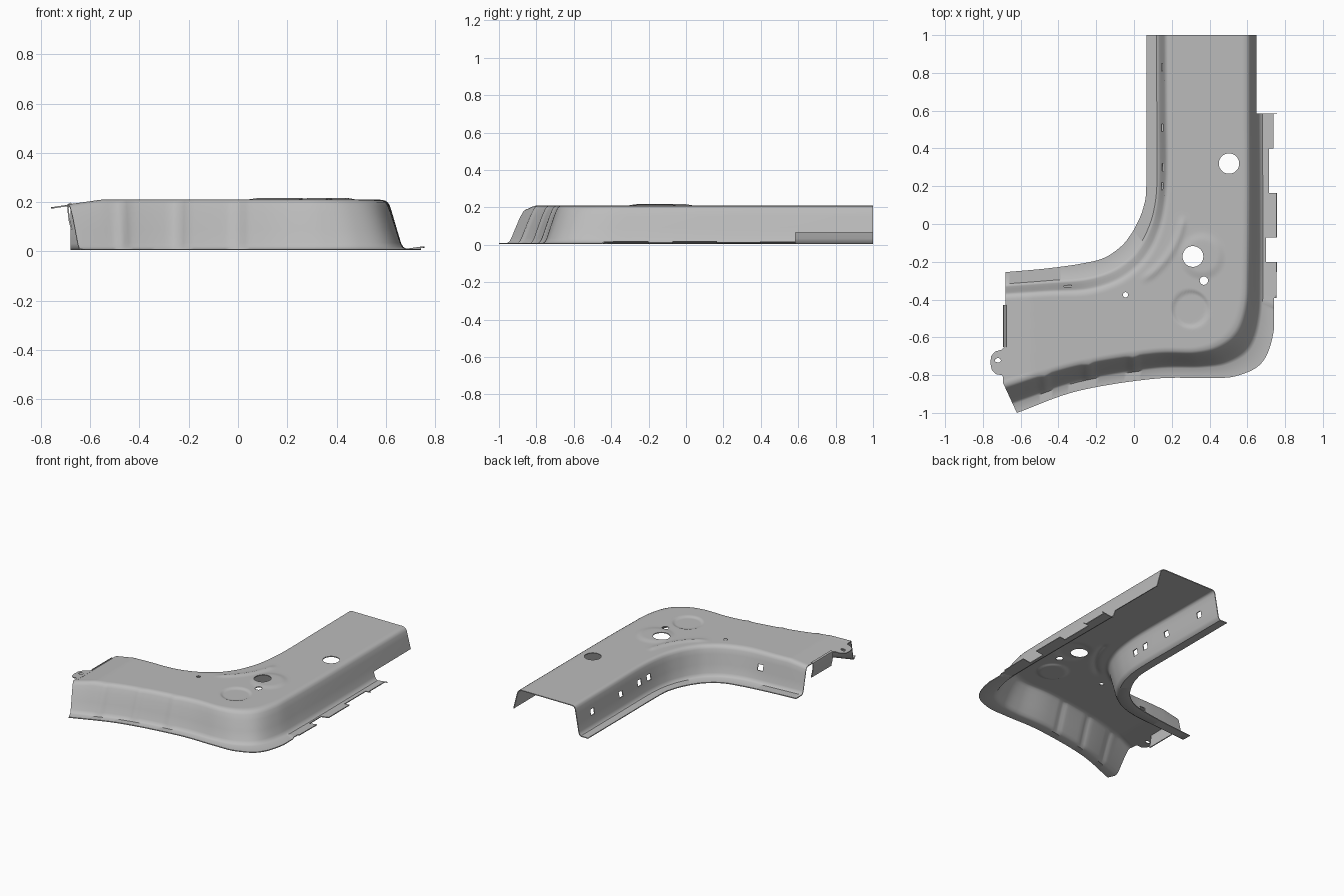
import bpy, bmesh, math
from mathutils import Vector, Matrix

cube = bpy.data.objects.get("Cube")
if cube:
    bpy.data.objects.remove(cube, do_unlink=True)

TOP, FLOOR, GAUGE = 0.21, 0.011, 0.006
STATIONS, TOP_ROWS = 200, 44

steel = bpy.data.materials.new("grey_steel")
steel.use_nodes = True
steel.diffuse_color = (0.5, 0.5, 0.5, 1)
steel.node_tree.nodes["Principled BSDF"].inputs["Base Color"].default_value = (0.5, 0.5, 0.5, 1)

# Matching rails along the bent channel, from the back end to the left end
inner_top = [(.165, 1), (.168, .6), (.17, .25), (.15, .05), (.11, -.08), (.06, -.17),
             (0, -.235), (-.1, -.3), (-.25, -.345), (-.45, -.355), (-.68, -.37)]
inner_rim = [(.065, 1), (.065, .6), (.065, .2), (.05, .09), (.02, .01), (-.02, -.06),
             (-.07, -.12), (-.16, -.18), (-.28, -.21), (-.46, -.235), (-.68, -.255)]
outer_top = [(.61, 1), (.61, .55), (.61, .1), (.605, -.25), (.595, -.43), (.55, -.57),
             (.46, -.65), (.33, -.685), (.1, -.69), (-.3, -.755), (-.68, -.87)]
outer_rim = [(.755, 1), (.755, .55), (.755, .1), (.755, -.25), (.742, -.55), (.68, -.73),
             (.54, -.805), (.38, -.815), (.1, -.82), (-.3, -.885), (-.62, -1)]


def along(rail, u):
    """Point on a smooth curve through the rail, u from 0 to 1."""
    pts = [Vector(p) for p in rail]
    pts = [2 * pts[0] - pts[1]] + pts + [2 * pts[-1] - pts[-2]]
    s = u * (len(rail) - 1)
    i = min(int(s), len(rail) - 2)
    t = s - i
    a, b, c, d = pts[i:i + 4]
    return (2 * b + (c - a) * t + (2 * a - 5 * b + 4 * c - d) * t ** 2
            + (3 * b - a - 3 * c + d) * t ** 3) / 2


def smooth(a, b, x):
    t = max(0, min(1, (x - a) / (b - a)))
    return t * t * (3 - 2 * t)


def top_height(p):
    """Top panel height with the end droop, bead and pressed pads."""
    z = TOP - 0.15 * max(0, -0.55 - p.x)
    r = math.hypot(p.x + .2, p.y - .1)
    angle = math.degrees(math.atan2(p.y - .1, p.x + .2))
    z += .008 * math.exp(-((r - .467) / .018) ** 2) * smooth(-62, -50, angle) * (1 - smooth(-14, -6, angle))
    z -= .008 * (1 - smooth(.08, .105, math.hypot(p.x - .3, p.y + .45)))
    z += .007 * (1 - smooth(.08, .13, math.hypot(p.x - .36, p.y + .17)))
    return z


def side_section(top, rim, foot):
    """Points from the top fillet, down the wall and out to the flange rim."""
    high = top_height(top)
    shape = [(-.22, 1), (-.1, .985), (-.02, .95), (.04, .88), (foot * .3, .72), (foot * .65, .4),
             (foot * .95, .12), (foot + .04, .04), (foot + .13, 0), (1, 0)]
    pts = []
    for f, h in shape:
        p = top.lerp(rim, f)
        z = FLOOR + h * (high - FLOOR)
        if h == 0 and p.x > .7 and p.y > -.45:
            z += .01
        # Narrow upright ribs on the front wall
        if p.y < -.6 and 0 < h < .99:
            push = .009 * sum(math.exp(-((p.x - x) / .02) ** 2) for x in (-.47, -.24, 0))
            p = p + (rim - top).normalized() * push
        pts.append(Vector((p.x, p.y, z)))
    return pts


def finish(ob):
    ob.data.materials.append(steel)
    bpy.ops.object.select_all(action='DESELECT')
    ob.select_set(True)
    bpy.context.view_layer.objects.active = ob
    for m in list(ob.modifiers):
        bpy.ops.object.modifier_apply(modifier=m.name)
    bpy.ops.object.shade_smooth_by_angle(angle=math.radians(35))


def make_object(name, bm):
    me = bpy.data.meshes.new(name)
    bm.to_mesh(me)
    bm.free()
    ob = bpy.data.objects.new(name, me)
    bpy.context.collection.objects.link(ob)
    return ob


def sheet(name, rows):
    """Thin pressed sheet from a grid of points."""
    bm = bmesh.new()
    grid = [[bm.verts.new(p) for p in row] for row in rows]
    for r0, r1 in zip(grid, grid[1:]):
        for i in range(len(r0) - 1):
            bm.faces.new((r0[i], r0[i + 1], r1[i + 1], r1[i]))
    bm.normal_update()
    if sum(f.normal.z * f.calc_area() for f in bm.faces) < 0:
        bmesh.ops.reverse_faces(bm, faces=bm.faces[:])
    ob = make_object(name, bm)
    solid = ob.modifiers.new("gauge", 'SOLIDIFY')
    solid.thickness, solid.offset = GAUGE, -1
    return ob


# Channel body: inner flange and wall, top panel, outer wall and flange
rows = []
for k in range(STATIONS + 1):
    u = k / STATIONS
    it, ir, ot, orim = (along(r, u) for r in (inner_top, inner_rim, outer_top, outer_rim))
    left = side_section(it, ir, .33)
    right = side_section(ot, orim, .33 + .2 * u)
    a, b = left[0].xy, right[0].xy
    panel = []
    for j in range(1, TOP_ROWS):
        p = a.lerp(b, j / TOP_ROWS)
        panel.append(Vector((p.x, p.y, top_height(p))))
    rows.append(left[::-1] + panel + right)
body = sheet("channel_body", rows)

# Cutters for holes, notches and the cut-back rear wall
cut = bmesh.new()


def cut_box(x0, x1, y0, y1, z0, z1):
    m = Matrix.Translation(((x0 + x1) / 2, (y0 + y1) / 2, (z0 + z1) / 2))
    bmesh.ops.create_cube(cut, size=1, matrix=m @ Matrix.Diagonal((x1 - x0, y1 - y0, z1 - z0, 1)))


for x, y, r in [(.503, .32, .054), (.312, -.172, .055), (.37, -.3, .022), (-.045, -.375, .014)]:
    bmesh.ops.create_cone(cut, cap_ends=True, segments=40, radius1=r, radius2=r, depth=.2,
                          matrix=Matrix.Translation((x, y, .2)))
for y in (.83, .51, .3, .2):
    cut_box(.08, .25, y - .02, y + .02, .09, .13)
cut_box(-.37, -.33, -.42, -.22, .09, .13)
cut_box(.55, .9, .585, 1.1, -.1, .065)
for x, y0, y1 in [(.738, .4, .583), (.715, .165, .4), (.698, -.2, -.07), (.742, -.7, -.39)]:
    cut_box(x, .9, y0, y1 - .001, -.1, .1)
cutter = make_object("hole_cutters", cut)
cutter.hide_render = True
cutting = body.modifiers.new("holes", 'BOOLEAN')
cutting.object, cutting.operation, cutting.solver = cutter, 'DIFFERENCE', 'EXACT'
finish(body)
bpy.data.objects.remove(cutter, do_unlink=True)

# Folded lip hanging from the left end
lip_path = [(-.675, .193), (-.684, .189), (-.687, .175), (-.682, .13), (-.672, .09)]
lip = sheet("end_lip", [[(x, y, z) for x, z in lip_path] for y in (-.65, -.64, -.45, -.43)])
finish(lip)

# Rounded locating tab with a slot, built as a ring around the slot
outline = [(-.675, -.64), (-.7, -.665), (-.735, -.675), (-.757, -.7), (-.76, -.74),
           (-.752, -.775), (-.73, -.795), (-.7, -.8), (-.675, -.83), (-.675, -.73)]
tab_rows = []
for f in (0, .5, 1):
    ring = []
    for x, y in outline + outline[:1]:
        d = (Vector((x, y)) - Vector((-.72, -.725))).normalized()
        p = Vector((x, y)).lerp(Vector((-.72 + d.x * .018, -.722 + d.y * .012)), f)
        ring.append((p.x, p.y, .192 + .15 * (p.x + .675)))
    tab_rows.append(ring)
finish(sheet("locating_tab", tab_rows))
